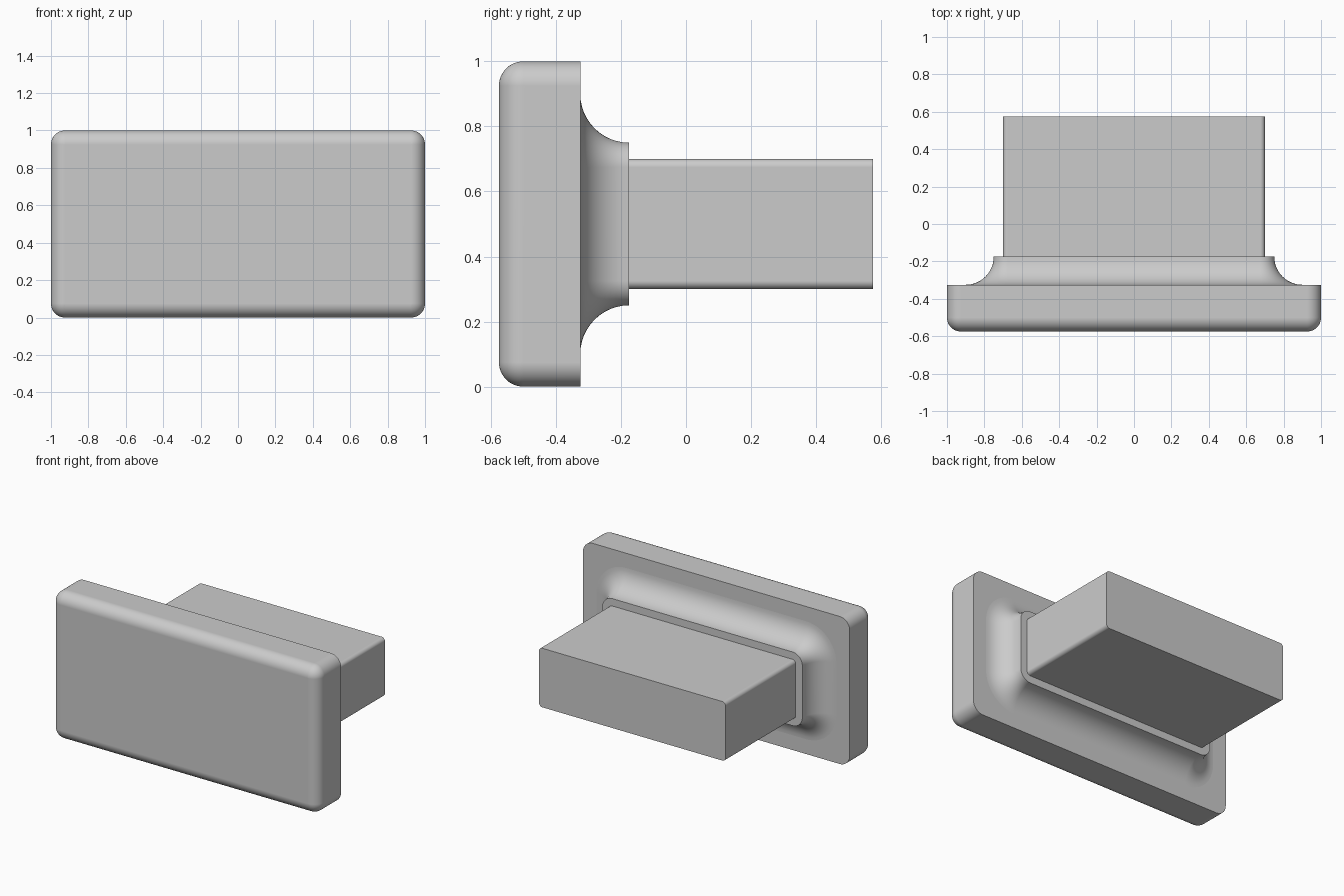
import bpy
import bmesh
from math import sin, cos, pi, radians

cube = bpy.data.objects.get("Cube")
if cube:
    bpy.data.objects.remove(cube, do_unlink=True)

grey = bpy.data.materials.new("plain grey")
grey.use_nodes = True
colour = (0.6, 0.6, 0.6, 1.0)
grey.diffuse_color = colour
grey.node_tree.nodes["Principled BSDF"].inputs["Base Color"].default_value = colour

MID_Z = 0.5
STEPS = 12


def rounded_ring(bm, y, half_x, half_z, radius):
    """Rounded rectangle of vertices in the plane at depth y."""
    ring = []
    for corner, (sx, sz) in enumerate([(1, 1), (-1, 1), (-1, -1), (1, -1)]):
        for i in range(STEPS + 1):
            a = (corner + i / STEPS) * pi / 2
            ring.append(bm.verts.new((sx * (half_x - radius) + radius * cos(a), y,
                                      MID_Z + sz * (half_z - radius) + radius * sin(a))))
    return ring


def loft(name, sections):
    """Skin rounded rectangles given as (y, half_x, half_z, radius), with end caps."""
    bm = bmesh.new()
    rings = [rounded_ring(bm, *s) for s in sections]
    for a, b in zip(rings, rings[1:]):
        for i in range(len(a)):
            j = (i + 1) % len(a)
            bm.faces.new((a[i], a[j], b[j], b[i]))
    bm.faces.new(rings[0])
    bm.faces.new(rings[-1])
    bmesh.ops.remove_doubles(bm, verts=bm.verts, dist=0.0001)
    bmesh.ops.recalc_face_normals(bm, faces=bm.faces)
    mesh = bpy.data.meshes.new(name)
    bm.to_mesh(mesh)
    bm.free()
    mesh.materials.append(grey)
    obj = bpy.data.objects.new(name, mesh)
    bpy.context.collection.objects.link(obj)
    bpy.ops.object.select_all(action='DESELECT')
    obj.select_set(True)
    bpy.context.view_layer.objects.active = obj
    bpy.ops.object.shade_smooth_by_angle(angle=radians(30))
    normals = obj.modifiers.new("even_normals", 'WEIGHTED_NORMAL')
    normals.keep_sharp = True
    return obj


FRONT, PLATE_BACK, COLLAR_BACK, BACK = -0.575, -0.325, -0.175, 0.575
quarter = [i / STEPS * pi / 2 for i in range(STEPS + 1)]

# Front plate with a rounded front rim
R = 0.075
plate = []
for a in quarter:
    inset = R * (1 - sin(a))
    plate.append((FRONT + R * (1 - cos(a)), 1 - inset, 0.5 - inset, R - inset))
plate.append((PLATE_BACK, 1, 0.5, R))
loft("front_plate", plate)

# Collar that flares into the back of the plate
F = COLLAR_BACK - PLATE_BACK
collar = []
for a in quarter:
    flare = F * (1 - sin(a))
    collar.append((PLATE_BACK + F * (1 - cos(a)), 0.75 + flare, 0.25 + flare, R + flare))
loft("flared_collar", collar)

# Rectangular stem
loft("stem", [(y, 0.7, 0.2, 0.025) for y in (COLLAR_BACK, BACK)])
